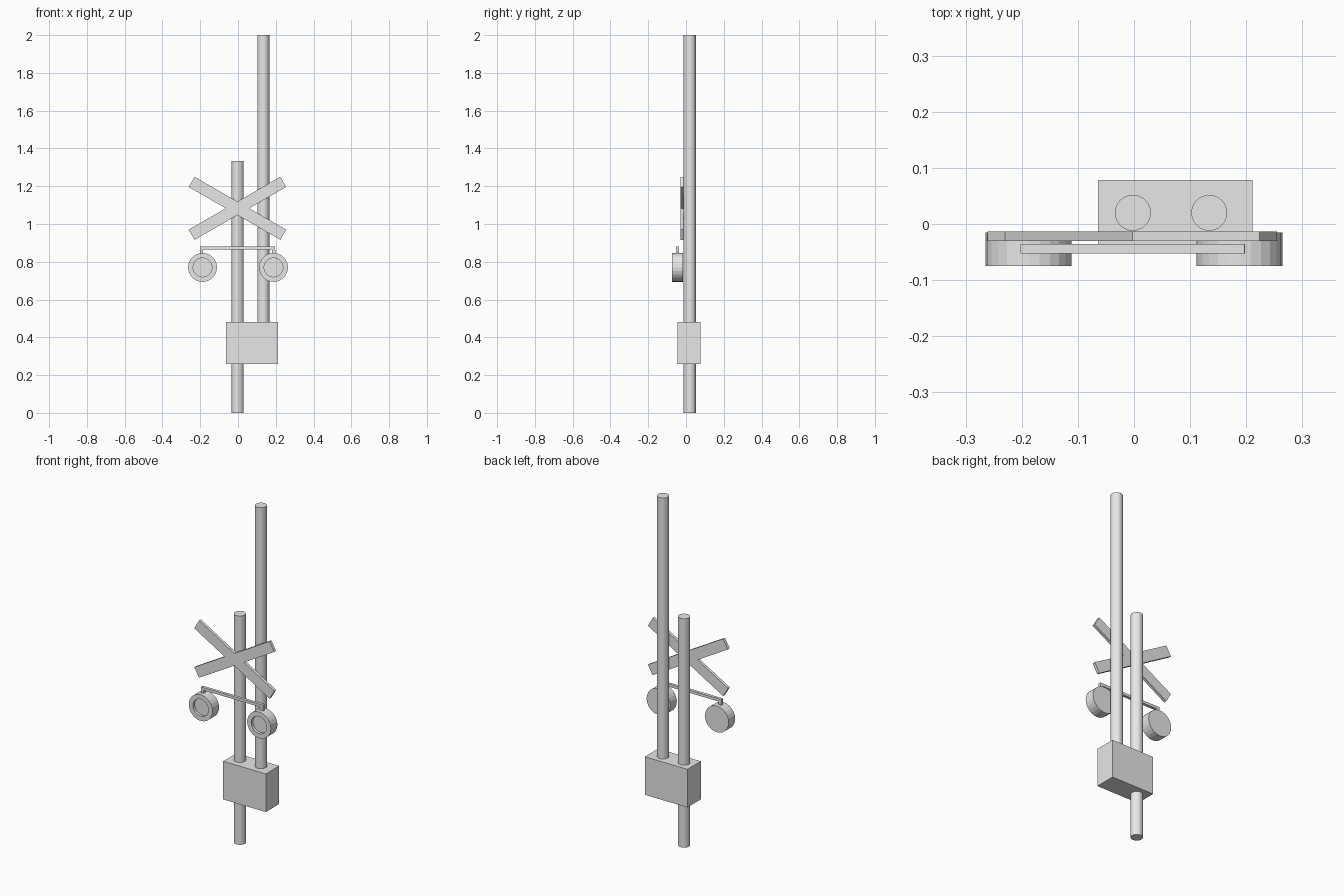
import bpy, bmesh, math
from mathutils import Matrix, Vector

if "Cube" in bpy.data.objects:
    bpy.data.objects.remove(bpy.data.objects["Cube"])

metal = bpy.data.materials.new("light_grey")
metal.diffuse_color = (0.8, 0.8, 0.8, 1)
metal.use_nodes = True
metal.node_tree.nodes["Principled BSDF"].inputs["Base Color"].default_value = metal.diffuse_color


def finish(name, bm):
    mesh = bpy.data.meshes.new(name)
    bmesh.ops.recalc_face_normals(bm, faces=bm.faces)
    bm.to_mesh(mesh)
    bm.free()
    mesh.materials.append(metal)
    obj = bpy.data.objects.new(name, mesh)
    bpy.context.collection.objects.link(obj)
    return obj


def box(name, lo, hi, tilt=0):
    lo, hi = Vector(lo), Vector(hi)
    bm = bmesh.new()
    bmesh.ops.create_cube(bm, size=1)
    mat = (Matrix.Translation((lo + hi) / 2) @ Matrix.Rotation(tilt, 4, 'Y')
           @ Matrix.Diagonal((*(hi - lo), 1)))
    bmesh.ops.transform(bm, matrix=mat, verts=bm.verts)
    return finish(name, bm)


def pole(name, x, y, z0, z1, r):
    bm = bmesh.new()
    bmesh.ops.create_cone(bm, cap_ends=True, segments=24, radius1=r, radius2=r,
                          depth=z1 - z0,
                          matrix=Matrix.Translation((x, y, (z0 + z1) / 2)))
    return finish(name, bm)


def lamp(name, x, z, r, y_front, y_back, lens_r, recess):
    bm = bmesh.new()
    # closed drum standing along y, front cap towards -y
    mat = (Matrix.Translation((x, (y_front + y_back) / 2, z))
           @ Matrix.Rotation(math.pi / 2, 4, 'X'))
    bmesh.ops.create_cone(bm, cap_ends=True, segments=24, radius1=r, radius2=r,
                          depth=y_back - y_front, matrix=mat)
    # recessed lens inside the front rim
    front = min(bm.faces, key=lambda f: f.calc_center_median().y)
    bmesh.ops.inset_region(bm, faces=[front], thickness=r - lens_r)
    front = min((f for f in bm.faces if len(f.verts) > 4),
                key=lambda f: f.calc_center_median().y)
    ext = bmesh.ops.extrude_face_region(bm, geom=[front])
    verts = [g for g in ext["geom"] if isinstance(g, bmesh.types.BMVert)]
    bmesh.ops.translate(bm, vec=(0, recess, 0), verts=verts)
    if front.is_valid:
        bmesh.ops.delete(bm, geom=[front], context='FACES_ONLY')
    return finish(name, bm)


# Poles and control cabinet
pole("short_pole", -0.002, 0.02, 0, 1.333, 0.032)
pole("tall_pole", 0.134, 0.02, 0.40, 2.0, 0.032)
box("control_cabinet", (-0.064, -0.045, 0.258), (0.211, 0.078, 0.48))

# Crossed warning boards
for side, tilt in (("falling", 30), ("rising", -30)):
    box("cross_board_" + side, (-0.283, -0.030, 1.052), (0.277, -0.013, 1.114),
        math.radians(tilt))

# Lamp bar, hangers and lamps
box("lamp_bar", (-0.202, -0.053, 0.864), (0.197, -0.036, 0.88))
for side, s in (("left", -1), ("right", 1)):
    hx = -0.002 + s * 0.191
    box("lamp_hanger_" + side, (hx - 0.0085, -0.053, 0.835),
        (hx + 0.0085, -0.036, 0.866))
    lamp("lamp_" + side, s * 0.188, 0.77, 0.0765, -0.075, -0.015, 0.05, 0.016)
